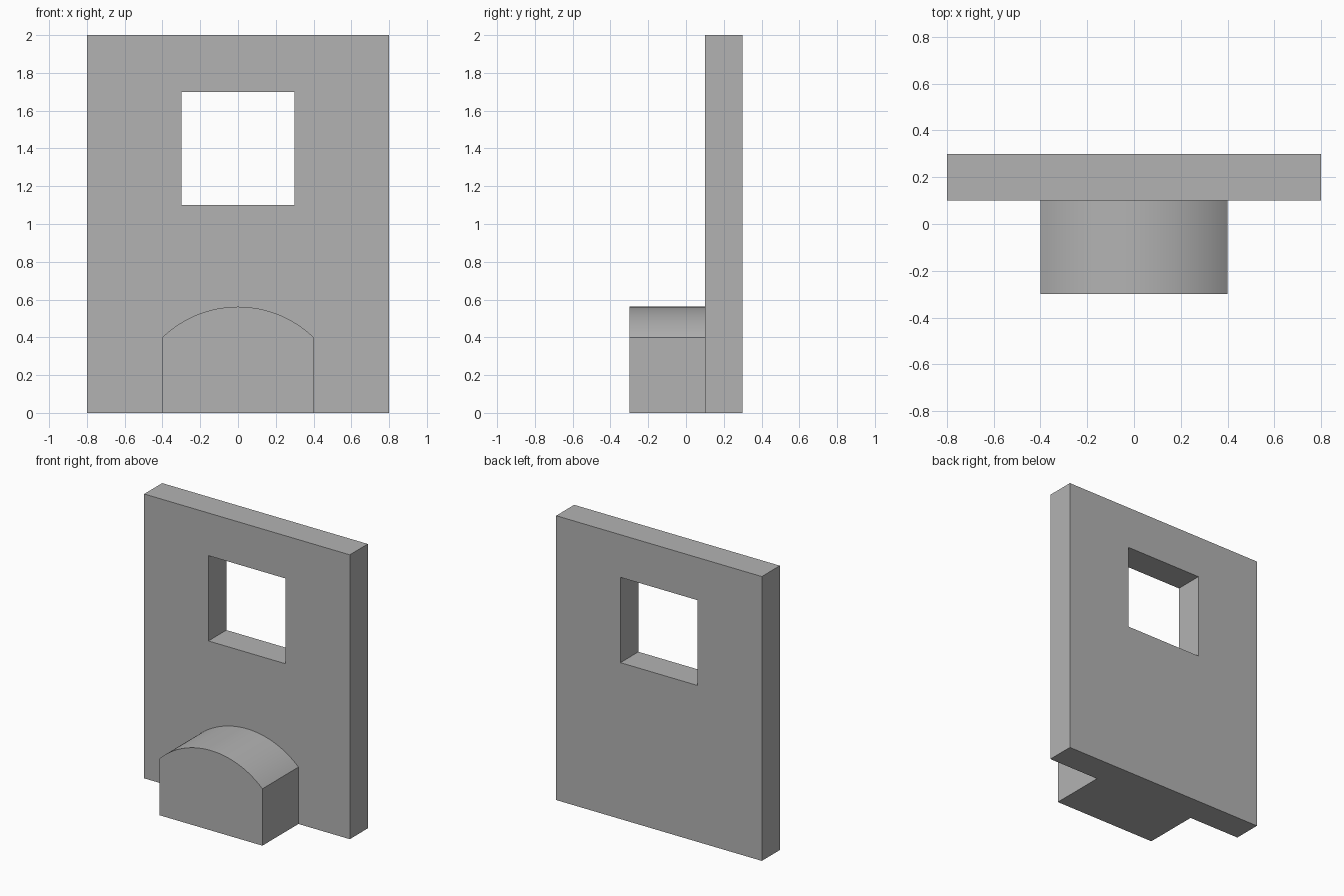
import bpy
import bmesh
import math

cube = bpy.data.objects.get("Cube")
if cube:
    bpy.data.objects.remove(cube, do_unlink=True)

grey = bpy.data.materials.new("plain_grey")
grey.use_nodes = True
colour = (0.45, 0.45, 0.45, 1)
grey.diffuse_color = colour
grey.node_tree.nodes["Principled BSDF"].inputs["Base Color"].default_value = colour


def make_object(name, bm):
    bmesh.ops.recalc_face_normals(bm, faces=bm.faces)
    mesh = bpy.data.meshes.new(name)
    bm.to_mesh(mesh)
    bm.free()
    mesh.materials.append(grey)
    obj = bpy.data.objects.new(name, mesh)
    bpy.context.collection.objects.link(obj)
    return obj


def rectangle(bm, half_width, bottom, top, y):
    corners = [(-half_width, bottom), (half_width, bottom),
               (half_width, top), (-half_width, top)]
    return [bm.verts.new((x, y, z)) for x, z in corners]


# Wall panel: outer and window loops at both faces, bridged into one solid
FRONT, BACK = 0.1, 0.3
bm = bmesh.new()
outer_front, outer_back = (rectangle(bm, 0.8, 0, 2, y) for y in (FRONT, BACK))
hole_front, hole_back = (rectangle(bm, 0.3, 1.1, 1.7, y) for y in (FRONT, BACK))
for a, b in ((outer_front, outer_back), (hole_front, hole_back),
             (outer_front, hole_front), (outer_back, hole_back)):
    for i in range(4):
        j = (i + 1) % 4
        bm.faces.new((a[i], a[j], b[j], b[i]))
make_object("wall_panel", bm)

# Arched step: box profile with a shallow circular top, extruded to the wall
HALF, SIDE, RISE, STEPS = 0.4, 0.4, 0.162, 48
radius = (HALF ** 2 + RISE ** 2) / (2 * RISE)
centre = SIDE + RISE - radius
sweep = math.asin(HALF / radius)
profile = [(-HALF, 0), (HALF, 0)]
for i in range(STEPS + 1):
    angle = sweep * (1 - 2 * i / STEPS)
    profile.append((radius * math.sin(angle), centre + radius * math.cos(angle)))
bm = bmesh.new()
face = bm.faces.new([bm.verts.new((x, -0.3, z)) for x, z in profile])
moved = bmesh.ops.extrude_face_region(bm, geom=[face], use_keep_orig=True)["geom"]
bmesh.ops.translate(bm, vec=(0, 0.4, 0),
                    verts=[v for v in moved if isinstance(v, bmesh.types.BMVert)])
step = make_object("arched_step", bm)

bpy.ops.object.select_all(action="DESELECT")
step.select_set(True)
bpy.context.view_layer.objects.active = step
bpy.ops.object.shade_smooth_by_angle(angle=math.radians(30))
